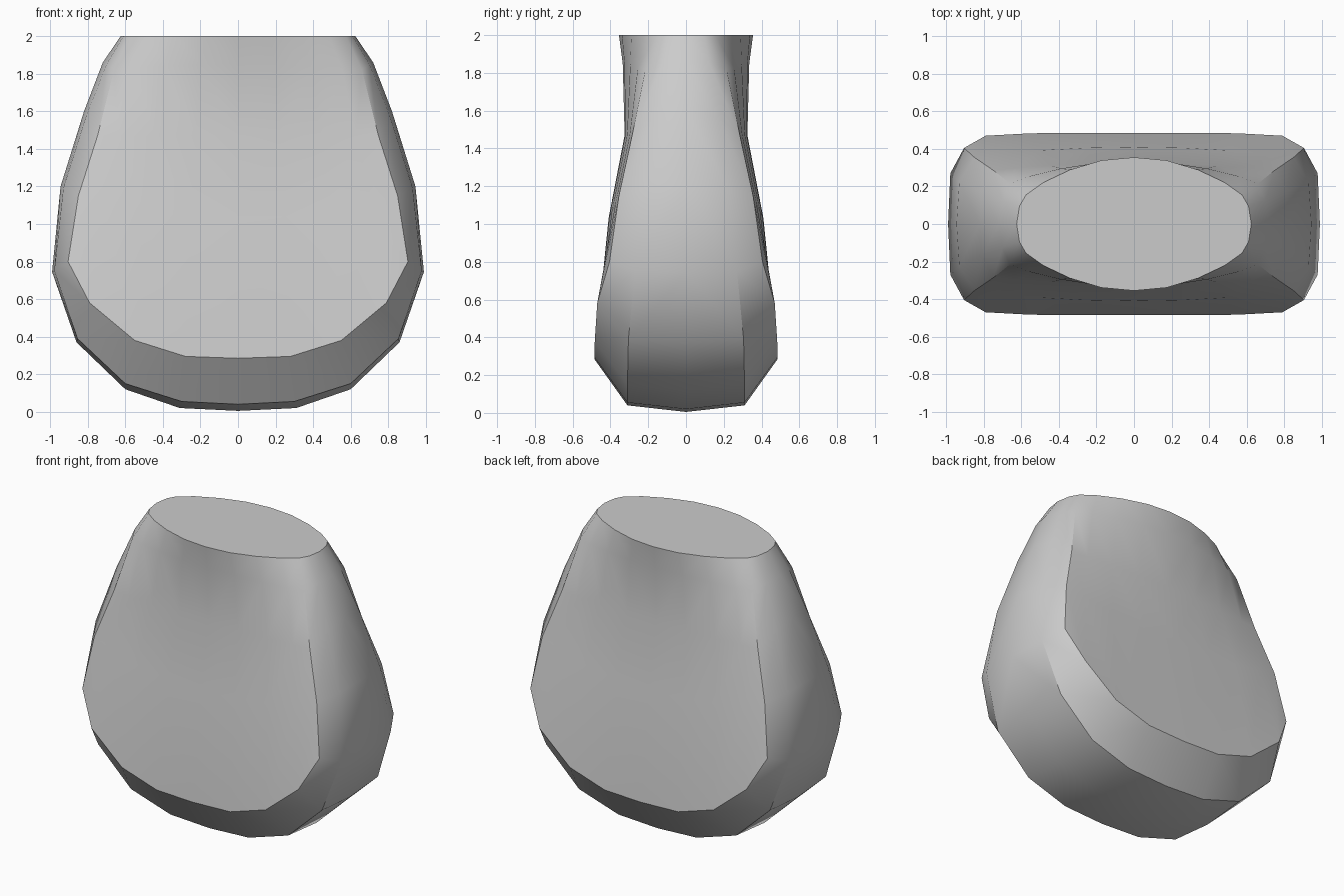
import bpy, bmesh

if "Cube" in bpy.data.objects:
    bpy.data.objects.remove(bpy.data.objects["Cube"])

# Each list runs from the top rim down to the widest point of the body
mid_side = [(.625, 0, 2), (.72, 0, 1.86), (.82, 0, 1.6), (.945, 0, 1.2)]
inner_rim = [(.61, .095, 2), (.70, .125, 1.85), (.81, .17, 1.57), (.93, .225, 1.19)]
outer_rim = [(.575, .155, 2), (.66, .215, 1.82), (.748, .285, 1.47), (.85, .355, 1.15)]
mid_front = [(0, .355, 2), (0, .335, 1.85), (0, .325, 1.47), (0, .41, 1.03)]

# Rounded bottom curves, from the widest point to the centre line
low_side = [(.99, 0, .745), (.86, 0, .37), (.60, 0, .12), (.31, 0, .02), (0, 0, .005)]
low_inner = [(.978, .27, .75), (.855, .305, .39), (.60, .31, .15), (.30, .31, .055), (0, .31, .04)]
low_outer = [(.905, .405, .80), (.79, .47, .58), (.55, .483, .38), (.28, .485, .295), (0, .485, .285)]

# Broad face: rows bulging from the outer rim to the centre line
face_rows = []
for i, (a, c) in enumerate(zip(outer_rim, mid_front)):
    row = []
    for fx, fy in ((1, 0), (.84, .33), (.59, .67), (.30, .92), (0, 1)):
        row.append((a[0] * fx, a[1] + (c[1] - a[1]) * fy, a[2] + (c[2] - a[2]) * fy))
    face_rows.append(row)
face_rows.append(low_outer)

grids = [
    face_rows,
    list(zip(mid_side + low_side, inner_rim + low_inner)),
    list(zip(inner_rim + low_inner, outer_rim + low_outer)),
]

bm = bmesh.new()


def add_face(points, sx, sy):
    bm.faces.new([bm.verts.new((x * sx, y * sy, z)) for x, y, z in points])


# Four mirrored quarters
for sx in (1, -1):
    for sy in (1, -1):
        for g in grids:
            for r0, r1 in zip(g, g[1:]):
                for j in range(len(r0) - 1):
                    add_face((r0[j], r0[j + 1], r1[j + 1], r1[j]), sx, sy)
        # flat top
        add_face([(0, 0, 2), mid_side[0], inner_rim[0]] + face_rows[0], sx, sy)

bmesh.ops.remove_doubles(bm, verts=bm.verts, dist=.001)
bmesh.ops.recalc_face_normals(bm, faces=bm.faces)

mesh = bpy.data.meshes.new("body")
bm.to_mesh(mesh)
bm.free()
body = bpy.data.objects.new("body", mesh)
bpy.context.collection.objects.link(body)
bpy.context.view_layer.objects.active = body
body.select_set(True)
bpy.ops.object.shade_smooth_by_angle(angle=.52)
